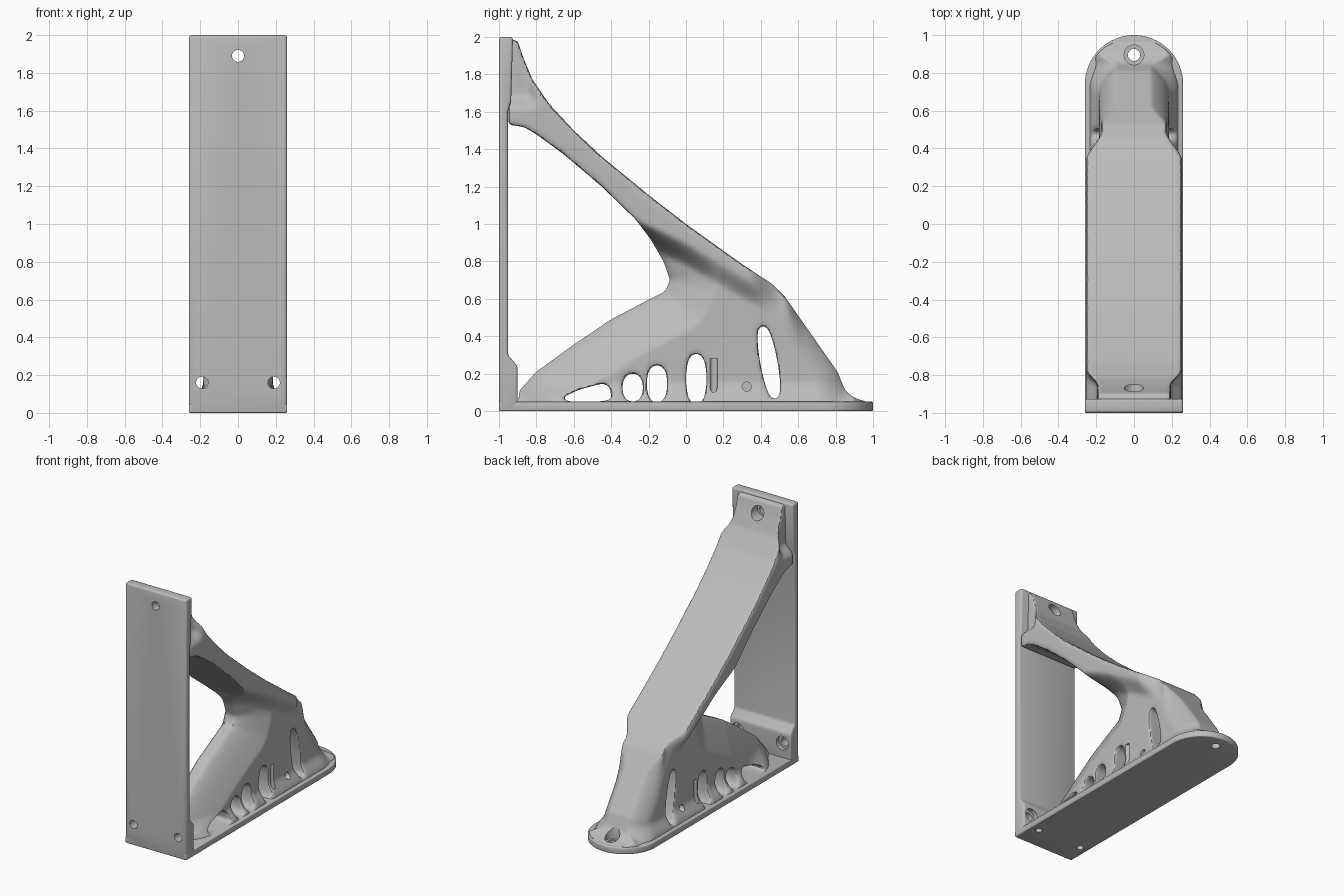
import bpy, bmesh, math
from mathutils import Matrix, Vector

if "Cube" in bpy.data.objects:
    bpy.data.objects.remove(bpy.data.objects["Cube"], do_unlink=True)

grey = bpy.data.materials.new("plain_grey")
grey.use_nodes = True
colour = (0.5, 0.5, 0.5, 1)
grey.diffuse_color = colour
grey.node_tree.nodes["Principled BSDF"].inputs["Base Color"].default_value = colour

HALF = 0.26
TOP = [(-0.95, 1.99), (-0.9, 1.98), (-0.87, 1.89), (-0.82, 1.77), (-0.73, 1.64), (-0.6, 1.5),
       (-0.45, 1.36), (-0.2, 1.155), (0, 1.0), (0.3, 0.785), (0.46, 0.68), (0.53, 0.61),
       (0.67, 0.41), (0.81, 0.21), (0.85, 0.11), (0.9, 0.07), (0.98, 0.045)]
UNDER = [(0.98, 0.02), (-0.9, 0.02), (-0.89, 0.11), (-0.8, 0.21), (-0.6, 0.355), (-0.4, 0.49),
         (-0.2, 0.595), (-0.11, 0.64), (-0.085, 0.7), (-0.12, 0.8), (-0.19, 0.92),
         (-0.27, 1.025), (-0.45, 1.2), (-0.65, 1.37), (-0.8, 1.48), (-0.87, 1.52), (-0.95, 1.53)]
RIDGE = UNDER[2:12]
HEEL = TOP[10:15]


def smooth(a, b, v):
    t = min(1, max(0, (v - a) / (b - a)))
    return t * t * (3 - 2 * t)


def top_at(y):
    for (y0, z0), (y1, z1) in zip(TOP, TOP[1:]):
        if y <= y1:
            return z0 + (z1 - z0) * (y - y0) / (y1 - y0)
    return TOP[-1][1]


def distance(line, y, z):
    """Shortest way from a point to an open outline."""
    best = 9
    for (y0, z0), (y1, z1) in zip(line, line[1:]):
        dy, dz = y1 - y0, z1 - z0
        t = ((y - y0) * dy + (z - z0) * dz) / (dy * dy + dz * dz)
        t = min(1, max(0, t))
        best = min(best, math.hypot(y - y0 - t * dy, z - z0 - t * dz))
    return best


def to_object(name, bm):
    mesh = bpy.data.meshes.new(name)
    bm.to_mesh(mesh)
    bm.free()
    obj = bpy.data.objects.new(name, mesh)
    bpy.context.collection.objects.link(obj)
    return obj


def bake(obj):
    """Apply all modifiers."""
    dg = bpy.context.evaluated_depsgraph_get()
    mesh = bpy.data.meshes.new_from_object(obj.evaluated_get(dg))
    obj.modifiers.clear()
    obj.data = mesh


def prism(name, loops, direction, soft=0):
    """Extrude planar outlines along a direction, optionally softening edges."""
    bm = bmesh.new()
    for loop in loops:
        ends = [[bm.verts.new(Vector(p) + direction * k) for p in loop] for k in (0, 1)]
        for ring in ends:
            bm.faces.new(ring)
        for i in range(len(loop)):
            bm.faces.new((ends[0][i - 1], ends[0][i], ends[1][i], ends[1][i - 1]))
    bmesh.ops.recalc_face_normals(bm, faces=bm.faces)
    obj = to_object(name, bm)
    if soft:
        bev = obj.modifiers.new("soft", 'BEVEL')
        bev.width, bev.segments = soft, 3
        bake(obj)
    return obj


def cut(obj, cutter):
    cutter.hide_render = True
    mod = obj.modifiers.new("holes", 'BOOLEAN')
    mod.object, mod.solver = cutter, 'MANIFOLD'
    bake(obj)


def across(loop, x):
    return [(x, y, z) for y, z in loop]


def oval(y, z, ry, rz, lean=0):
    """Squarish oval opening."""
    c, s = math.cos(lean), math.sin(lean)
    pts = []
    for i in range(24):
        a = math.tau * i / 24
        u = ry * math.copysign(abs(math.cos(a)) ** 0.7, math.cos(a))
        v = rz * math.sin(a)
        pts.append((y + u * c - v * s, z + u * s + v * c))
    return pts


# Arm and leg as one side outline with window openings
arm = prism("arm_and_leg", [across(TOP + UNDER, -0.25)], Vector((0.5, 0, 0)))
windows = [oval(-0.285, 0.125, 0.055, 0.075), oval(-0.155, 0.145, 0.055, 0.1),
           oval(-0.043, 0.15, 0.012, 0.09), oval(0.055, 0.172, 0.055, 0.135),
           oval(0.443, 0.26, 0.046, 0.2, 0.18),
           [(-0.7, 0.055), (-0.57, 0.115), (-0.45, 0.147), (-0.41, 0.135), (-0.395, 0.06),
            (-0.5, 0.047)]]
window_cutter = prism("window_cutter", [across(w, -0.3) for w in windows], Vector((0.6, 0, 0)))
cut(arm, window_cutter)
bpy.data.objects.remove(window_cutter, do_unlink=True)

# Even skin, so the sides can be shaped
remesh = arm.modifiers.new("even_skin", 'REMESH')
remesh.mode, remesh.voxel_size = 'VOXEL', 0.014
relax = arm.modifiers.new("relax", 'SMOOTH')
relax.factor, relax.iterations = 0.5, 3
bake(arm)


def half_width(y, z):
    """Wide strap on top, ridged leg and neck below, rounded heel, flared foot."""
    depth = top_at(y) - z
    strap = 0.255 - 0.085 * smooth(0.33, 0.5, y)
    strap -= 0.06 * smooth(1.6, 1.7, z) * smooth(0.77, 0.86, -y)
    body = 0.035 + 0.15 * min(1, distance(RIDGE, y, z) / 0.24) ** 0.75
    heel = 1 - min(1, distance(HEEL, y, z) / 0.15)
    body -= 0.09 * heel ** 2 * smooth(0.5, 0.64, y)
    body += 0.05 * (1 - smooth(0.04, 0.16, z)) * smooth(-0.9, -0.7, y)
    lip = 0.09 - 0.3 * min(0, y) - 0.12 * max(0, y)
    blend = smooth(lip, lip + 0.14, depth) * (1 - smooth(0.95, 1.05, z))
    blend = max(blend, smooth(0.48, 0.58, y))
    w = strap + (body - strap) * blend
    if y > 0.74:
        w = min(w, math.sqrt(max(0.0004, 0.25 ** 2 - (y - 0.74) ** 2)))
    return w


for v in arm.data.vertices:
    v.co.x *= half_width(v.co.y, v.co.z) / 0.25

# Upright plate with thicker foot
side = [(-1, 0), (-0.9, 0), (-0.9, 0.24), (-0.952, 0.3), (-0.952, 1.6), (-0.935, 1.66),
        (-0.925, 2), (-1, 2)]
upright = prism("upright_plate", [across(side, -HALF)], Vector((2 * HALF, 0, 0)), 0.014)

# Base plate with round back end
plan = [(-HALF, -1, 0), (HALF, -1, 0)]
plan += [(HALF * math.cos(math.pi * i / 32), 0.74 + HALF * math.sin(math.pi * i / 32), 0)
         for i in range(33)]
base = prism("base_plate", [plan], Vector((0, 0, 0.05)), 0.008)


def drills(name, holes):
    """Cylinders given by start, axis, radius and length."""
    bm = bmesh.new()
    for start, axis, radius, length in holes:
        axis = Vector(axis)
        turn = axis.to_track_quat('Z', 'Y').to_matrix().to_4x4()
        place = Matrix.Translation(Vector(start) + axis * length / 2) @ turn
        bmesh.ops.create_cone(bm, cap_ends=True, segments=20, radius1=radius,
                              radius2=radius, depth=length, matrix=place)
    return to_object(name, bm)


# Screw holes, then their wider seats, side dimples and side grooves
back, up = (0, 1, 0), (0, 0, 1)
screws = [(-0.19, 0.16, -0.93), (0.19, 0.16, -0.93), (0, 1.89, -0.94)]
narrow = [((x, -1.1, z), back, 0.032, 0.26) for x, z, seat in screws]
narrow += [((0, 0.895, -0.1), up, 0.032, 0.2)]
wide = [((x, seat, z), back, 0.052, 0.13) for x, z, seat in screws]
wide += [((0, 0.895, 0.035), up, 0.053, 0.2)]
for s in (-1, 1):
    narrow.append(((s * 0.19, -0.82, -0.1), up, 0.025, 0.14))
    wide.append(((s * 0.16, 0.325, 0.13), (s, 0, 0), 0.025, 0.1))
    wide.append(((s * 0.19, 0.148, 0.06), up, 0.02, 0.22))
cutters = [drills("hole_cutter", narrow), drills("seat_cutter", wide)]

for obj in (arm, upright, base):
    for cutter in cutters:
        cut(obj, cutter)
    obj.data.materials.clear()
    obj.data.materials.append(grey)
    bpy.ops.object.select_all(action='DESELECT')
    obj.select_set(True)
    bpy.context.view_layer.objects.active = obj
    bpy.ops.object.shade_smooth_by_angle(angle=math.radians(35))
for cutter in cutters:
    bpy.data.objects.remove(cutter, do_unlink=True)
